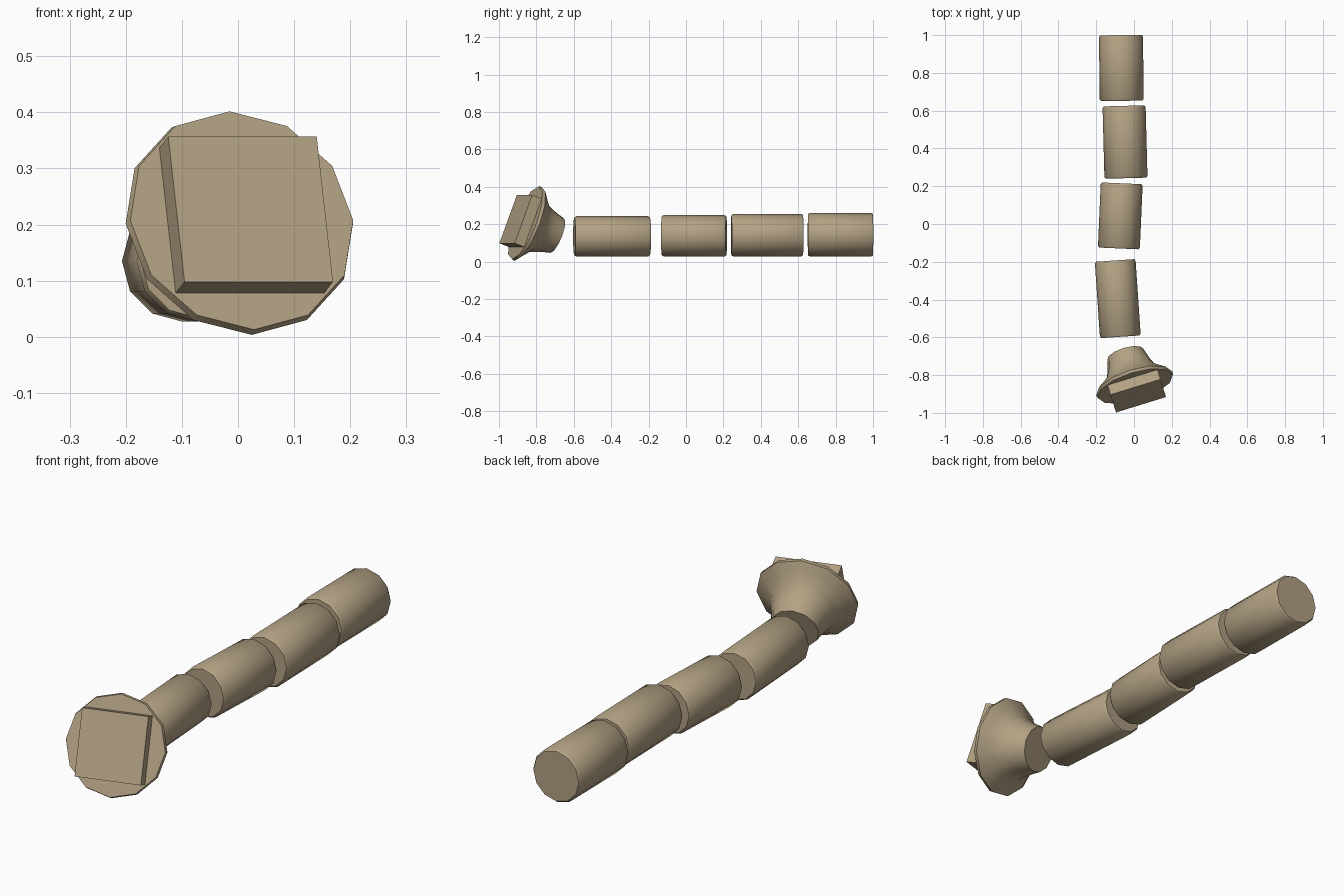
import bpy, bmesh
from math import radians, sin, cos, tau
from mathutils import Matrix, Vector

if "Cube" in bpy.data.objects:
    bpy.data.objects.remove(bpy.data.objects["Cube"])

stone = bpy.data.materials.new("sandstone")
stone.diffuse_color = (0.45, 0.36, 0.23, 1)
stone.use_nodes = True
stone.node_tree.nodes["Principled BSDF"].inputs["Base Color"].default_value = stone.diffuse_color
SIDES = 12


def finish(bm, name, matrix):
    bmesh.ops.recalc_face_normals(bm, faces=bm.faces)
    mesh = bpy.data.meshes.new(name)
    bm.to_mesh(mesh)
    bm.free()
    ob = bpy.data.objects.new(name, mesh)
    bpy.context.collection.objects.link(ob)
    ob.matrix_world = matrix
    mesh.materials.append(stone)
    bpy.ops.object.select_all(action='DESELECT')
    ob.select_set(True)
    bpy.context.view_layer.objects.active = ob
    bpy.ops.object.shade_smooth_by_angle(angle=radians(35))
    return ob


def lathe(name, profile, matrix):
    """Closed 12-sided turned solid from (radius, height) points."""
    bm = bmesh.new()
    rings = [[bm.verts.new((r * cos(tau * i / SIDES), r * sin(tau * i / SIDES), z))
              for i in range(SIDES)] for r, z in profile]
    for a, b in zip(rings, rings[1:]):
        for i in range(SIDES):
            j = (i + 1) % SIDES
            bm.faces.new((a[i], a[j], b[j], b[i]))
    bm.faces.new(rings[0])
    bm.faces.new(rings[-1])
    return finish(bm, name, matrix)


def pose(loc, yaw, pitch):
    return (Matrix.Translation(loc) @ Matrix.Rotation(radians(yaw), 4, 'Z')
            @ Matrix.Rotation(radians(pitch), 4, 'X'))


# Fallen column drums: centre x, centre y, length, radius, yaw
drums = [(-0.086, -0.395, 0.405, 0.108, 3.9),
         (-0.0725, 0.043, 0.345, 0.111, -2.5),
         (-0.0475, 0.434, 0.383, 0.114, 1.5),
         (-0.067, 0.826, 0.348, 0.1165, 0.7)]
for n, (x, y, length, r, yaw) in enumerate(drums, 1):
    h = length / 2
    lathe(f"column_drum_{n}",
          [(r - 0.007, -h), (r, -h + 0.01), (r, h - 0.01), (r - 0.007, h)],
          pose((x, y, r + 0.027), yaw, 90))

# Tilted capital: flared bell, local origin at the centre of the slab's face
capital = pose((0.0225, -0.91, 0.2275), 17.2, 69.2)
lathe("capital_bell",
      [(0.100, -0.246), (0.108, -0.215), (0.119, -0.179), (0.139, -0.132),
       (0.180, -0.098), (0.212, -0.073), (0.208, -0.057)], capital)

# Square slab on top of the bell
bm = bmesh.new()
bmesh.ops.create_cube(bm, size=1, matrix=Matrix.Translation((0, 0, -0.03))
                      @ Matrix.Diagonal((0.277, 0.277, 0.06, 1)))
finish(bm, "capital_slab", capital)
